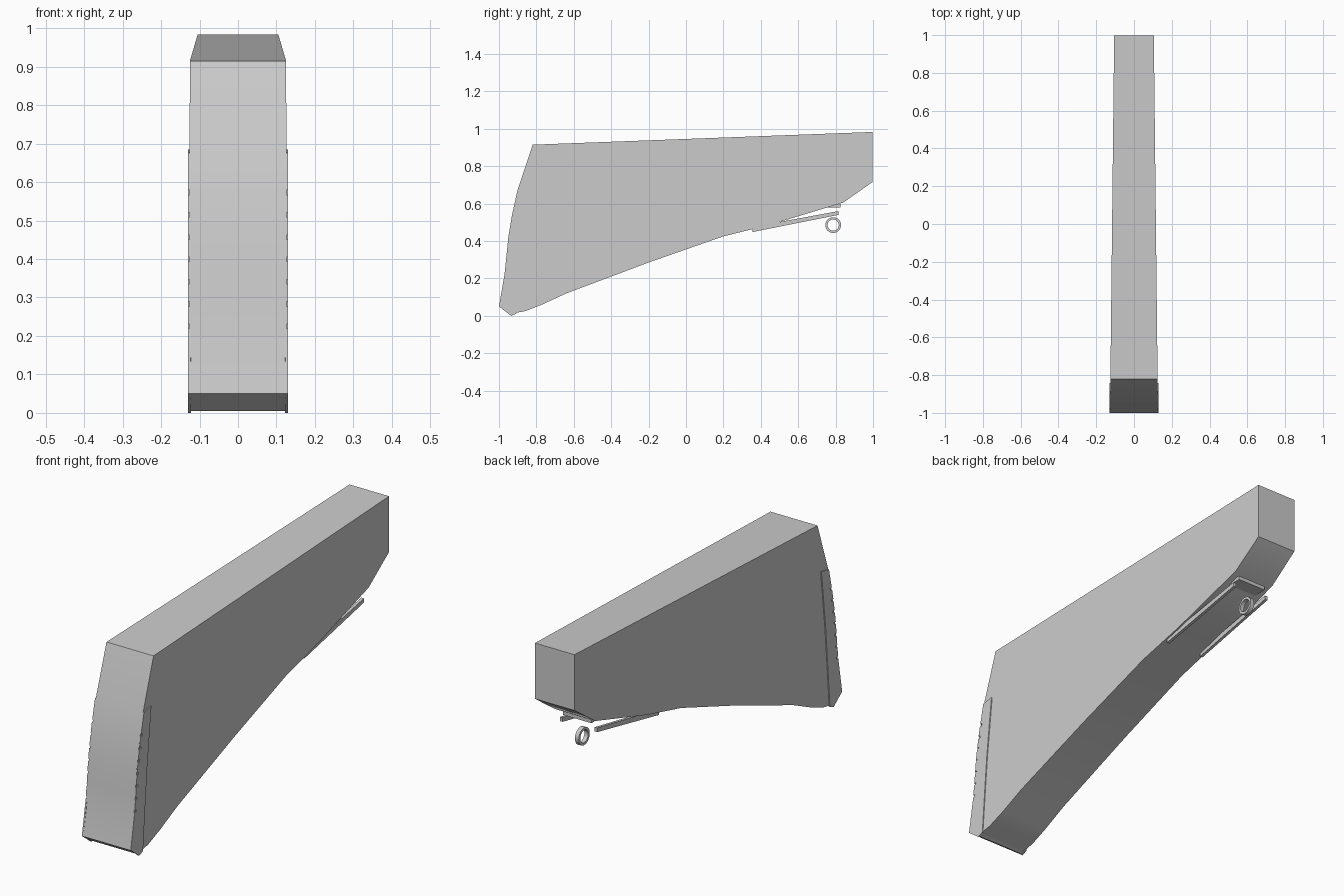
import bpy, bmesh, math
from mathutils import Vector

if "Cube" in bpy.data.objects:
    bpy.data.objects.remove(bpy.data.objects["Cube"])

grey = bpy.data.materials.new("light_grey")
grey.use_nodes = True
colour = (0.6, 0.6, 0.6, 1)
grey.diffuse_color = colour
grey.node_tree.nodes["Principled BSDF"].inputs["Base Color"].default_value = colour


def half_width(y):
    """The body narrows gently towards the back."""
    return 0.116 - 0.011 * y


def finish(bm, name, smooth=False):
    bmesh.ops.recalc_face_normals(bm, faces=bm.faces)
    mesh = bpy.data.meshes.new(name)
    bm.to_mesh(mesh)
    bm.free()
    obj = bpy.data.objects.new(name, mesh)
    bpy.context.collection.objects.link(obj)
    mesh.materials.append(grey)
    if smooth:
        bpy.ops.object.select_all(action='DESELECT')
        obj.select_set(True)
        bpy.context.view_layer.objects.active = obj
        bpy.ops.object.shade_smooth_by_angle(angle=math.radians(25))
    return obj


def slab(name, profile, inner, outer, smooth=False):
    """Closed solid from a side profile of (y, z) between two x functions."""
    bm = bmesh.new()
    a = [bm.verts.new((inner(y), y, z)) for y, z in profile]
    b = [bm.verts.new((outer(y), y, z)) for y, z in profile]
    bm.faces.new(a)
    bm.faces.new(b[::-1])
    for i in range(len(a)):
        j = (i + 1) % len(a)
        bm.faces.new((a[i], b[i], b[j], a[j]))
    return finish(bm, name, smooth)


# Main tapered body
front_edge = [(-0.9, 0.675), (-0.93, 0.54), (-0.95, 0.42), (-0.962, 0.3),
              (-0.975, 0.18), (-1.0, 0.05)]
body = [(-0.82, 0.915)] + front_edge + [
    (-0.935, 0.005), (-0.91, 0.016), (-0.86, 0.025), (-0.77, 0.06),
    (-0.64, 0.12), (-0.2, 0.285), (0.2, 0.425), (0.45, 0.487),
    (0.84, 0.605), (0.997, 0.715), (0.997, 0.983)]
slab("body", body, lambda y: -half_width(y), half_width, True)


def edge_y(z):
    """Position of the front edge at a height."""
    for (y0, z0), (y1, z1) in zip(front_edge, front_edge[1:]):
        if z1 <= z <= z0:
            return y0 + (y1 - y0) * (z0 - z) / (z0 - z1)


# Raised side strips along the front, with small notches in the front edge
strip = [front_edge[0]]
for k in range(7):
    z = 0.573 - k * 0.058
    for dz, depth in ((0.006, 0), (0.006, 0.012), (-0.006, 0.012), (-0.006, 0)):
        strip.append((edge_y(z + dz) + depth, z + dz))
strip += [front_edge[-1], (-0.935, 0.0), (-0.907, 0.012),
          (-0.892, 0.2), (-0.875, 0.4), (-0.843, 0.685)]

rail = [(0.355, 0.448), (0.815, 0.54), (0.815, 0.56), (0.355, 0.475)]
for side, s in (("left", 1), ("right", -1)):
    slab(side + "_front_strip", strip,
         lambda y: s * (half_width(y) - 0.004), lambda y: s * 0.13)
    # Thin rails under the back
    slab(side + "_rail", rail,
         lambda y: s * (half_width(y) - 0.022), lambda y: s * (half_width(y) - 0.008))

# Small cross plate under the back
slab("cross_plate", [(0.755, 0.58), (0.825, 0.58), (0.825, 0.597), (0.755, 0.597)],
     lambda y: -0.075, lambda y: 0.075)

# Ring hanging between the rails
bm = bmesh.new()
n = 32
section = [(0.042, -0.01), (0.042, 0.01), (0.03, 0.01), (0.03, -0.01)]
rings = []
for i in range(n):
    t = math.tau * i / n
    rings.append([bm.verts.new((x, 0.787 + r * math.cos(t), 0.485 + r * math.sin(t)))
                  for r, x in section])
for i in range(n):
    p, q = rings[i], rings[(i + 1) % n]
    for k in range(4):
        m = (k + 1) % 4
        bm.faces.new((p[k], q[k], q[m], p[m]))
finish(bm, "hanging_ring", True)
